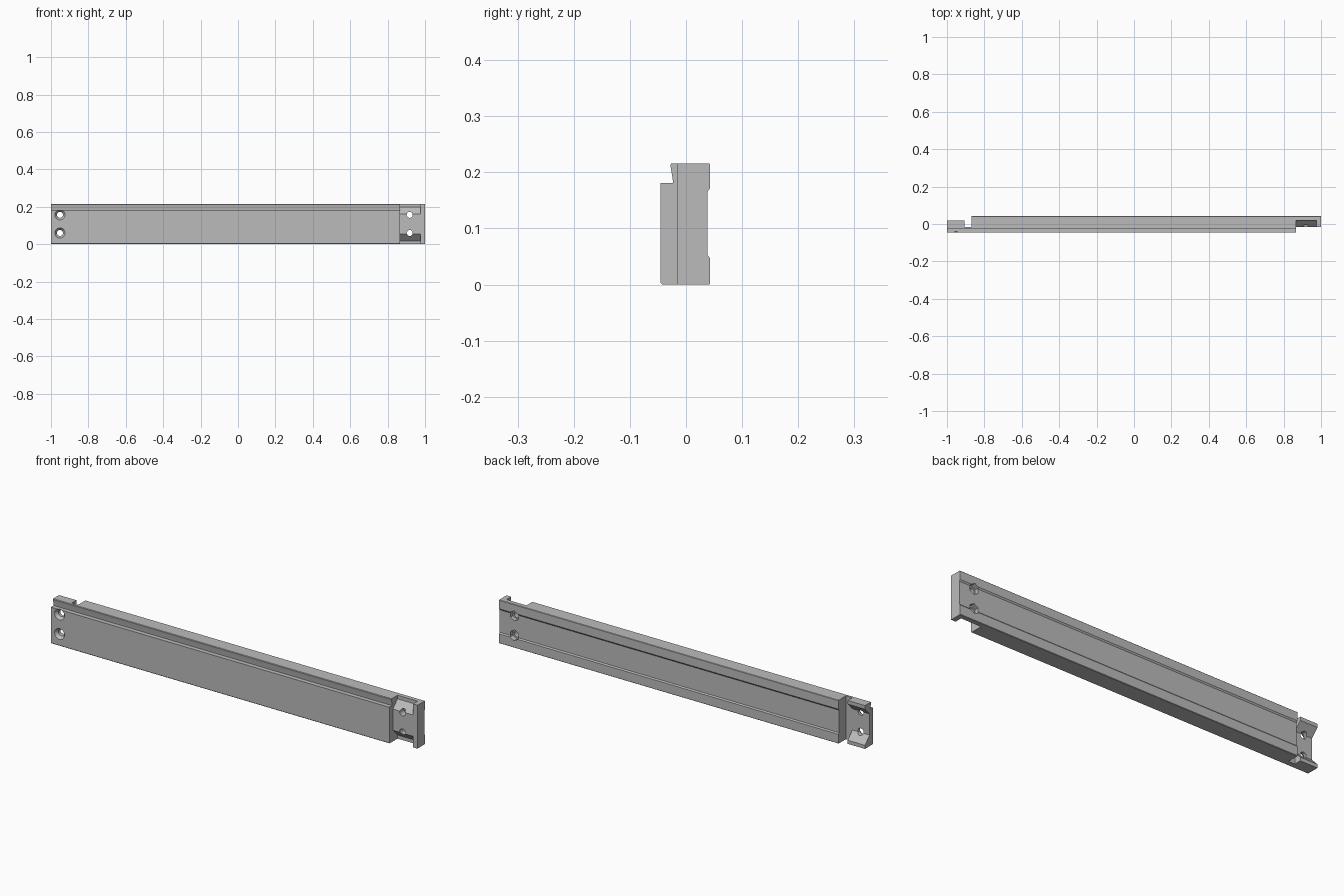
import bpy, bmesh, math
from mathutils import Matrix

if "Cube" in bpy.data.objects:
    bpy.data.objects.remove(bpy.data.objects["Cube"])

grey = bpy.data.materials.new("light grey")
grey.diffuse_color = (0.5, 0.5, 0.5, 1)
grey.use_nodes = True
grey.node_tree.nodes["Principled BSDF"].inputs["Base Color"].default_value = grey.diffuse_color


def finish(bm, name):
    bmesh.ops.recalc_face_normals(bm, faces=bm.faces)
    me = bpy.data.meshes.new(name)
    bm.to_mesh(me)
    bm.free()
    me.materials.append(grey)
    ob = bpy.data.objects.new(name, me)
    bpy.context.collection.objects.link(ob)
    return ob


def prism(name, profile, x0, x1):
    """Extrude a (y, z) profile along x."""
    bm = bmesh.new()
    a = [bm.verts.new((x0, y, z)) for y, z in profile]
    b = [bm.verts.new((x1, y, z)) for y, z in profile]
    n = len(a)
    bm.faces.new(a)
    bm.faces.new(b[::-1])
    for i in range(n):
        bm.faces.new((a[i], a[(i + 1) % n], b[(i + 1) % n], b[i]))
    return finish(bm, name)


def bore(name, x, z, y0, y1, r0, r1, sides):
    """Round, conical or hexagonal cutter along y, radius r0 at y0 to r1 at y1."""
    bm = bmesh.new()
    bmesh.ops.create_cone(bm, cap_ends=True, segments=sides, radius1=r0, radius2=r1, depth=y1 - y0,
                          matrix=Matrix.Translation((x, (y0 + y1) / 2, z))
                          @ Matrix.Rotation(-math.pi / 2, 4, 'X'))
    return finish(bm, name)


def cut(ob, cutter):
    mod = ob.modifiers.new("cut", 'BOOLEAN')
    mod.operation = 'DIFFERENCE'
    mod.solver = 'EXACT'
    mod.object = cutter
    cutter.hide_render = True
    cutter.hide_set(True)


def box(name, x0, x1, y0, y1, z0, z1):
    return prism(name, [(y0, z0), (y1, z0), (y1, z1), (y0, z1)], x0, x1)


H = 0.216        # rail height
LAP = -0.016     # plane where the end joints overlap
POCKET = 0.02    # depth reached by the joint flanges

# Rail: stepped front lip, shallow channel along the back
rail = prism("rail", [
    (-0.042, 0), (-0.045, 0.003), (-0.045, 0.181), (-0.023, 0.181), (-0.024, 0.19),
    (-0.028, 0.213), (-0.026, H), (0.041, H), (0.043, 0.214), (0.043, 0.172),
    (0.038, 0.165), (0.038, 0.053), (0.043, 0.047), (0.043, 0.002), (0.041, 0)], -1, 1)

# Left end: gap, thinned flange backs, and a tapered opening between flanges
cut(rail, box("gap_cutter", -0.905, -0.87, LAP, 0.1, -0.1, 0.4))
cut(rail, box("flange_back_cutter", -1.1, -0.9, POCKET, 0.1, -0.1, 0.4))
cut(rail, prism("flange_opening_cutter", [
    (LAP, 0.055), (POCKET, 0.018), (0.05, 0.018),
    (0.05, H - 0.018), (POCKET, H - 0.018), (LAP, H - 0.055)], -1.1, -0.9))

# Right end: front lap removed, sloped pockets above and below the tongue
cut(rail, box("lap_cutter", 0.865, 1.1, -0.1, LAP, -0.1, 0.4))
for side in (-1, 1):
    def z(d):
        return H / 2 + side * (H / 2 - d)
    cut(rail, prism("pocket_cutter", [
        (-0.03, z(0.055)), (LAP, z(0.055)), (POCKET, z(0.018)),
        (POCKET, z(-0.05)), (-0.03, z(-0.05))], 0.865, 0.975))

# Screw holes: countersunk at the left, with hexagonal nut recesses at the right
for hz in (0.06, 0.157):
    cut(rail, bore("screw_hole_cutter", -0.952, hz, -0.1, 0.1, 0.016, 0.016, 32))
    cut(rail, bore("countersink_cutter", -0.952, hz, -0.046, -0.03, 0.028, 0.016, 32))
    cut(rail, bore("bolt_hole_cutter", 0.918, hz, -0.1, 0.1, 0.016, 0.016, 32))
    cut(rail, bore("nut_recess_cutter", 0.918, hz, 0.018, 0.1, 0.026, 0.026, 6))

# Bake the cuts and drop the cutters
dg = bpy.context.evaluated_depsgraph_get()
mesh = bpy.data.meshes.new_from_object(rail.evaluated_get(dg))
rail.modifiers.clear()
rail.data = mesh
mesh.materials.clear()
mesh.materials.append(grey)
for p in mesh.polygons:
    p.material_index = 0
for ob in list(bpy.data.objects):
    if ob != rail:
        bpy.data.objects.remove(ob)
bpy.context.view_layer.objects.active = rail
rail.select_set(True)
bpy.ops.object.shade_smooth_by_angle(angle=math.radians(20))
